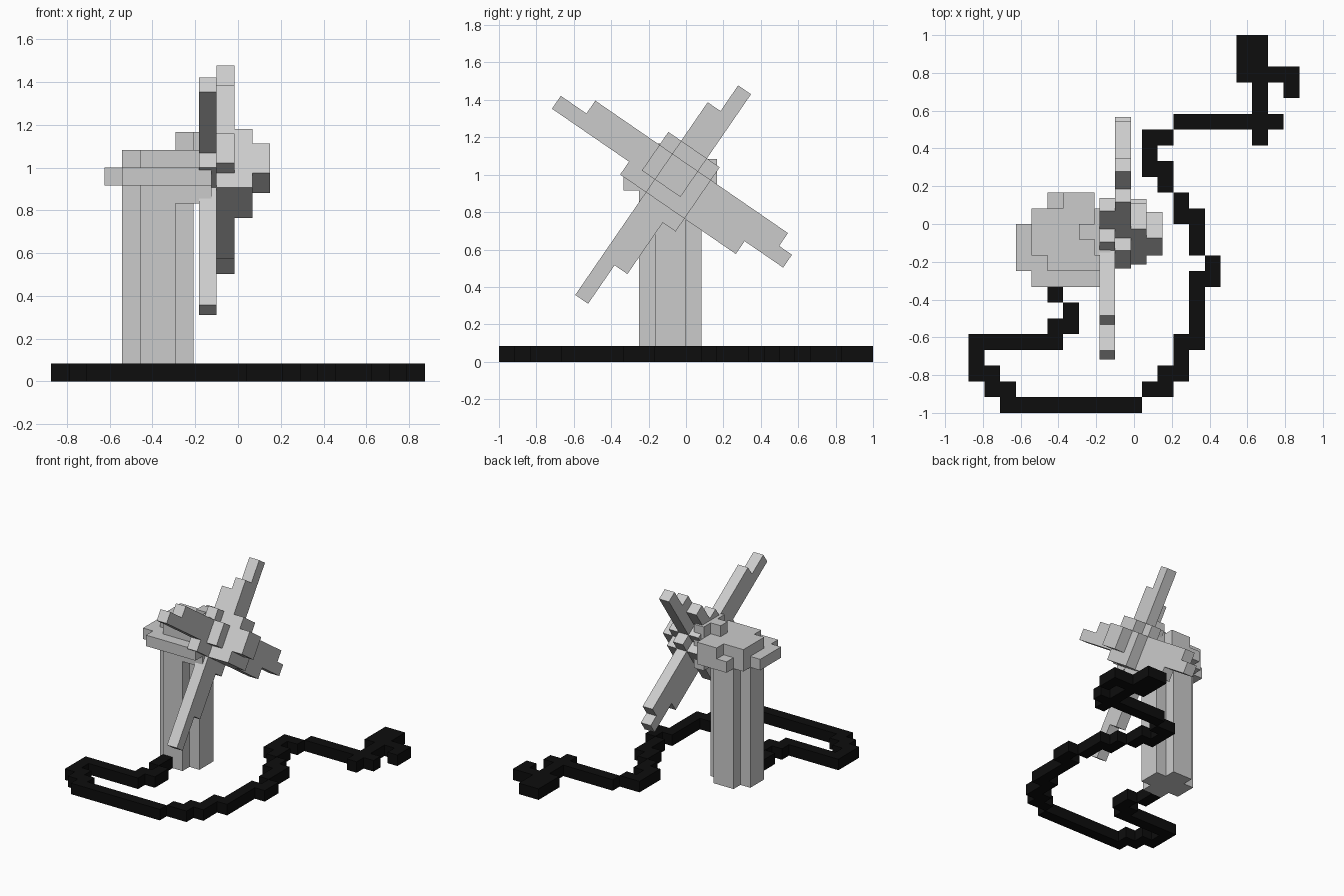
import bpy, bmesh, math
from mathutils import Matrix, Vector

if "Cube" in bpy.data.objects:
    bpy.data.objects.remove(bpy.data.objects["Cube"])

S = 1 / 12  # voxel size


def material(name, v):
    m = bpy.data.materials.new(name)
    m.diffuse_color = (v, v, v, 1)
    m.use_nodes = True
    m.node_tree.nodes["Principled BSDF"].inputs["Base Color"].default_value = m.diffuse_color
    return m


grey = material("light grey metal", 0.6)
black = material("black rubber", 0.004)


def cells(*boxes):
    """Inclusive boxes (x0, y0, z0, x1, y1, z1) to a set of voxel cells."""
    return {(x, y, z) for a, b, c, d, e, f in boxes
            for x in range(a, d + 1) for y in range(b, e + 1) for z in range(c, f + 1)}


def voxels(name, own, solid, mat, matrix):
    """Outer faces of the cells in own, skipping faces that touch any solid cell."""
    bm = bmesh.new()
    for c in own:
        for axis in range(3):
            for side in (0, 1):
                n = list(c)
                n[axis] += 1 if side else -1
                if tuple(n) in solid:
                    continue
                p, q = (axis + 1) % 3, (axis + 2) % 3
                corners = []
                for i, j in ((0, 0), (1, 0), (1, 1), (0, 1)):
                    v = Vector(c)
                    v[axis] += side
                    v[p] += i
                    v[q] += j
                    corners.append(bm.verts.new(matrix @ v))
                bm.faces.new(corners if side else corners[::-1])
    bmesh.ops.remove_doubles(bm, verts=bm.verts, dist=0.0005)
    bmesh.ops.dissolve_limit(bm, angle_limit=0.01, verts=bm.verts, edges=bm.edges)
    me = bpy.data.meshes.new(name)
    bm.to_mesh(me)
    bm.free()
    me.materials.append(mat)
    bpy.context.collection.objects.link(bpy.data.objects.new(name, me))


def build(parts, matrix):
    """Parts of one grid; each cell belongs to the first part that claims it."""
    solid = set().union(*(p[1] for p in parts))
    done = set()
    for name, own, mat in parts:
        voxels(name, own - done, solid, mat, matrix)
        done |= own


# upright grid: post with cut corners
post = cells((4, 10, 0, 7, 11, 10), (5, 9, 0, 6, 12, 10))

# tilted round cap, two layers
cap = cells((3, 9, 11, 3, 11, 11), (4, 8, 11, 4, 12, 11), (5, 8, 11, 7, 13, 11), (8, 8, 11, 8, 12, 11),
            (4, 10, 12, 4, 12, 12), (5, 9, 12, 5, 12, 12), (6, 9, 12, 7, 13, 12), (8, 9, 12, 8, 12, 12))

# motor housing behind the blades
motor = cells((7, 9, 10, 7, 11, 10), (8, 9, 10, 8, 12, 10), (8, 10, 13, 8, 12, 13), (7, 11, 13, 7, 11, 13))

# cord on the floor, from the post to the plug, as runs (x0, y0, x1, y1)
runs = [(5, 7, 5, 8), (6, 5, 6, 6), (5, 4, 5, 5), (0, 4, 5, 4), (0, 2, 0, 4), (1, 1, 1, 2),
        (2, 0, 2, 1), (2, 0, 10, 0), (11, 1, 12, 1), (12, 2, 13, 2), (13, 2, 13, 4),
        (14, 4, 14, 8), (15, 8, 15, 9), (14, 10, 14, 12), (13, 12, 13, 13), (12, 14, 12, 15),
        (11, 15, 11, 17), (12, 17, 12, 17), (13, 18, 19, 18), (18, 17, 18, 19)]
cord = cells(*[(a, b, 0, c, d, 0) for a, b, c, d in runs])
plug = cells((18, 20, 0, 18, 20, 0), (20, 20, 0, 20, 20, 0), (17, 21, 0, 20, 21, 0), (17, 22, 0, 18, 23, 0))

build([("post", post, grey), ("cap", cap, grey), ("motor", motor, grey),
       ("cord", cord, black), ("plug", plug, black)],
      Matrix.Translation((-0.875, -1, 0)) @ Matrix.Scale(S, 4))


# turned grid: blades in layers along x, as flat boxes (u0, v0, u1, v1)
def layer(k, boxes):
    return cells(*[(k, a, b, k, c, d) for a, b, c, d in boxes])


rear = layer(0, [(0, 9, 10, 9), (2, 10, 10, 10), (6, 8, 10, 8), (7, 11, 9, 11),
                 (8, 0, 8, 13), (9, 3, 9, 11), (10, 7, 10, 8)])
front = layer(1, [(7, 9, 17, 9), (7, 10, 16, 10), (8, 8, 14, 8), (8, 8, 8, 14),
                  (9, 8, 9, 16), (10, 11, 10, 11)])
hub = layer(2, [(8, 8, 10, 10), (8, 11, 9, 11)]) | layer(3, [(8, 9, 9, 10)])

build([("rear_blades", rear, grey), ("front_blades", front, grey), ("hub", hub, grey)],
      Matrix.Rotation(math.radians(-34.5), 4, 'X')
      @ Matrix.Translation((-0.183, -1.357, -0.041)) @ Matrix.Scale(S, 4))
